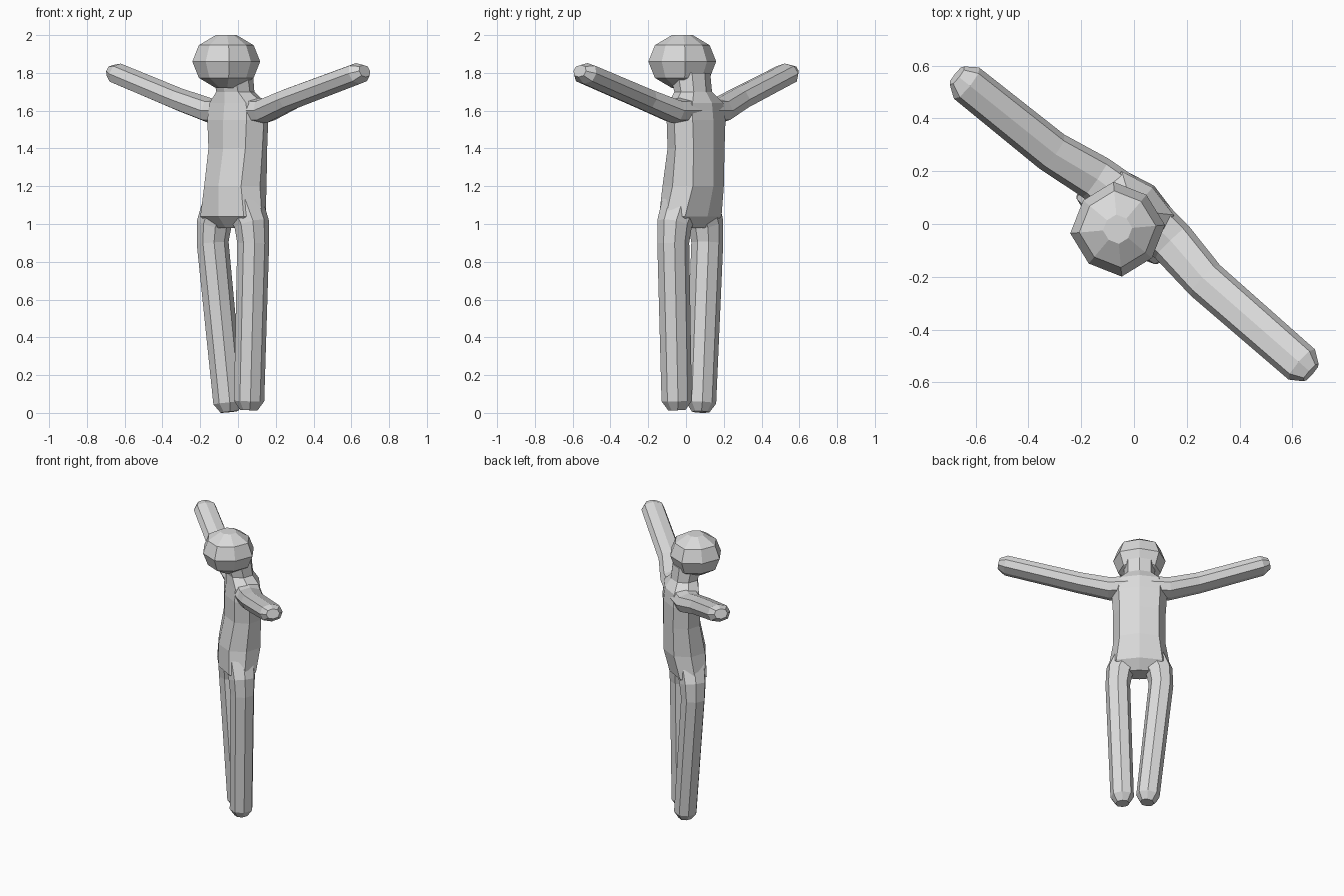
import bpy
import bmesh
import math
from mathutils import Vector

default_cube = bpy.data.objects.get("Cube")
if default_cube:
    bpy.data.objects.remove(default_cube, do_unlink=True)

# One plain material for the whole figure
shade = (0.7, 0.7, 0.7, 1)
grey = bpy.data.materials.new("plain_grey")
grey.use_nodes = True
grey.diffuse_color = shade
grey.node_tree.nodes["Principled BSDF"].inputs["Base Color"].default_value = shade

# The figure is turned about z, so parts are placed along its own axes
turn = math.radians(-40)
UP = Vector((0, 0, 1))
SIDE = Vector((math.cos(turn), math.sin(turn), 0))
BACK = UP.cross(SIDE)
MIDLINE = SIDE * -0.035


def place(side, back, height):
    """Turn distances from the figure's midline into a world position."""
    return MIDLINE + SIDE * side + BACK * back + UP * height


def octagon(centre, first_axis, second_axis):
    """Ring of eight corners, like a softened square."""
    corners = []
    for step in range(8):
        angle = step * math.pi / 4
        reach = 1 + 0.06 * (step % 2)
        corners.append(centre + reach * (first_axis * math.cos(angle)
                                         + second_axis * math.sin(angle)))
    return corners


def loft(name, rings):
    """Skin a list of octagons into a closed, flat-faced part."""
    bm = bmesh.new()
    loops = [[bm.verts.new(corner) for corner in ring] for ring in rings]
    for lower, upper in zip(loops, loops[1:]):
        for index in range(len(lower)):
            bm.faces.new((lower[index - 1], lower[index], upper[index], upper[index - 1]))
    bm.faces.new(loops[0])
    bm.faces.new(loops[-1])
    bmesh.ops.recalc_face_normals(bm, faces=bm.faces)
    mesh = bpy.data.meshes.new(name)
    bm.to_mesh(mesh)
    bm.free()
    mesh.materials.append(grey)
    part = bpy.data.objects.new(name, mesh)
    bpy.context.collection.objects.link(part)


def level_ring(height, back, width, depth):
    """Horizontal octagon on the midline, sized by half width and half depth."""
    return octagon(place(0, back, height), SIDE * width, BACK * depth)


def limb(name, path, hinge, width, thickness):
    """Tube along a path that is fuller at its root and blunted at its tip."""
    tip = path[-1]
    wrist = tip + (path[-2] - tip).normalized() * width * 0.6
    points = path[:-1] + [wrist, tip]
    rings = []
    for index, point in enumerate(points):
        before = points[max(index - 1, 0)]
        after = points[min(index + 1, len(points) - 1)]
        along = (after - before).normalized()
        across = hinge.cross(along).normalized()
        girth = max(0.95, 1.2 - 0.1 * index)
        if point == tip:
            girth = 0.55
        rings.append(octagon(point, across * width * girth,
                             along.cross(across) * thickness * girth))
    loft(name, rings)


# Torso, from the crotch up through hips, waist, chest and shoulders to the neck
crotch = level_ring(height=0.98, back=0, width=0.13, depth=0.06)
hips = level_ring(height=1.04, back=0, width=0.2, depth=0.12)
waist = level_ring(height=1.2, back=0.02, width=0.17, depth=0.14)
ribs = level_ring(height=1.4, back=0.04, width=0.17, depth=0.12)
chest = level_ring(height=1.55, back=0.04, width=0.18, depth=0.12)
shoulders = level_ring(height=1.64, back=0.04, width=0.17, depth=0.11)
neck_base = level_ring(height=1.7, back=0.02, width=0.1, depth=0.09)
neck_top = level_ring(height=1.8, back=0, width=0.1, depth=0.1)
loft("torso", [crotch, hips, waist, ribs, chest, shoulders, neck_base, neck_top])

# Head, a coarse ball that overhangs toward the front
head_rings = []
for band in range(-2, 3):
    tilt = math.radians(36 * band)
    radius = 0.17 * math.cos(tilt)
    head_rings.append(level_ring(1.86 + 0.147 * math.sin(tilt), -0.055, radius, radius))
loft("head", head_rings)

# Arms raised outward and legs closing toward the feet
left_foot = place(0.11, 0, 0.015)
right_foot = place(-0.05, 0.03, 0.005)
for name, sign, reach, foot in (("left", 1, 0.91, left_foot),
                                ("right", -1, 0.84, right_foot)):
    arm_root = place(0, 0.05, 1.6)
    armpit = place(sign * 0.19, 0.04, 1.6)
    upper_arm = place(sign * 0.38, 0.01, 1.66)
    hand = place(sign * reach, 0, 1.81)
    limb(name + "_arm", [arm_root, armpit, upper_arm, hand], UP, width=0.08, thickness=0.06)

    leg_root = place(sign * 0.08, 0, 1.1)
    hip = place(sign * 0.13, 0, 1)
    thigh = place(sign * 0.14, 0, 0.9)
    limb(name + "_leg", [leg_root, hip, thigh, foot], BACK, width=0.08, thickness=0.08)
